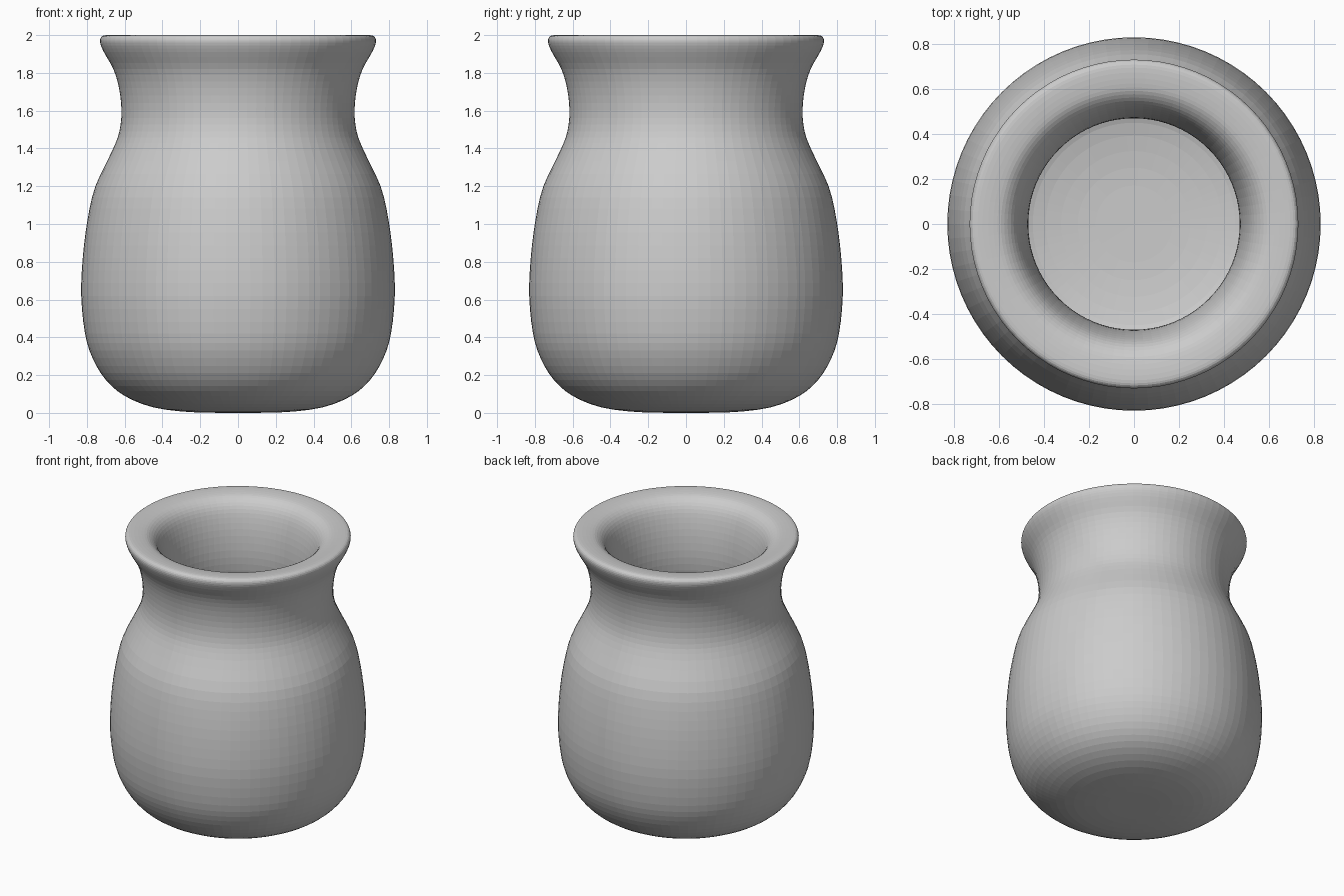
import bpy
import bmesh
import math
from mathutils import Vector

cube = bpy.data.objects.get("Cube")
if cube:
    bpy.data.objects.remove(cube, do_unlink=True)

SEGMENTS = 80

# Half section (radius, height): outer wall upward, over the lip, down inside
OUTER = [(0, 0), (0.25, 0.004), (0.45, 0.03), (0.6, 0.09), (0.7, 0.175),
         (0.77, 0.29), (0.81, 0.42), (0.83, 0.62), (0.822, 0.82), (0.797, 1.02),
         (0.755, 1.2), (0.665, 1.39), (0.628, 1.49), (0.617, 1.6),
         (0.63, 1.72), (0.66, 1.82), (0.71, 1.91), (0.73, 1.96)]
LIP = [(0.724, 1.99), (0.695, 2), (0.625, 1.995), (0.577, 1.98)]
INNER = [(0.535, 1.94), (0.505, 1.87), (0.48, 1.75), (0.47, 1.6), (0.485, 1.46),
         (0.53, 1.34), (0.61, 1.18), (0.655, 1), (0.68, 0.8), (0.68, 0.6),
         (0.66, 0.44), (0.62, 0.33), (0.55, 0.24), (0.45, 0.185),
         (0.25, 0.155), (0, 0.15)]


def smooth_path(points, steps):
    """Catmull-Rom curve through the points."""
    pts = [Vector(p) for p in points]
    pts = [2 * pts[0] - pts[1]] + pts + [2 * pts[-1] - pts[-2]]
    path = []
    for a, b, c, d in zip(pts, pts[1:], pts[2:], pts[3:]):
        for i in range(steps):
            t = i / steps
            path.append(0.5 * (2 * b + (c - a) * t
                               + (2 * a - 5 * b + 4 * c - d) * t ** 2
                               + (3 * b - a - 3 * c + d) * t ** 3))
    return path + [pts[-2]]


def lathe(name, path, material):
    """Spin a half section around the z axis into a closed solid."""
    bm = bmesh.new()
    verts = [bm.verts.new((max(r, 0), 0, min(max(z, 0), 2))) for r, z in path]
    edges = [bm.edges.new(pair) for pair in zip(verts, verts[1:])]
    bmesh.ops.spin(bm, geom=verts + edges, cent=(0, 0, 0), axis=(0, 0, 1),
                   angle=math.tau, steps=SEGMENTS, use_merge=True)
    bmesh.ops.remove_doubles(bm, verts=bm.verts, dist=0.0005)
    bmesh.ops.recalc_face_normals(bm, faces=bm.faces)
    mesh = bpy.data.meshes.new(name)
    bm.to_mesh(mesh)
    bm.free()
    mesh.materials.append(material)
    obj = bpy.data.objects.new(name, mesh)
    bpy.context.collection.objects.link(obj)
    return obj


# Plain grey clay
clay = bpy.data.materials.new("grey_clay")
clay.use_nodes = True
colour = (0.6, 0.6, 0.6, 1)
clay.diffuse_color = colour
clay.node_tree.nodes["Principled BSDF"].inputs["Base Color"].default_value = colour

# Hollow vase with a flared, rounded lip
lathe("vase", smooth_path(OUTER + LIP + INNER, 3), clay)
